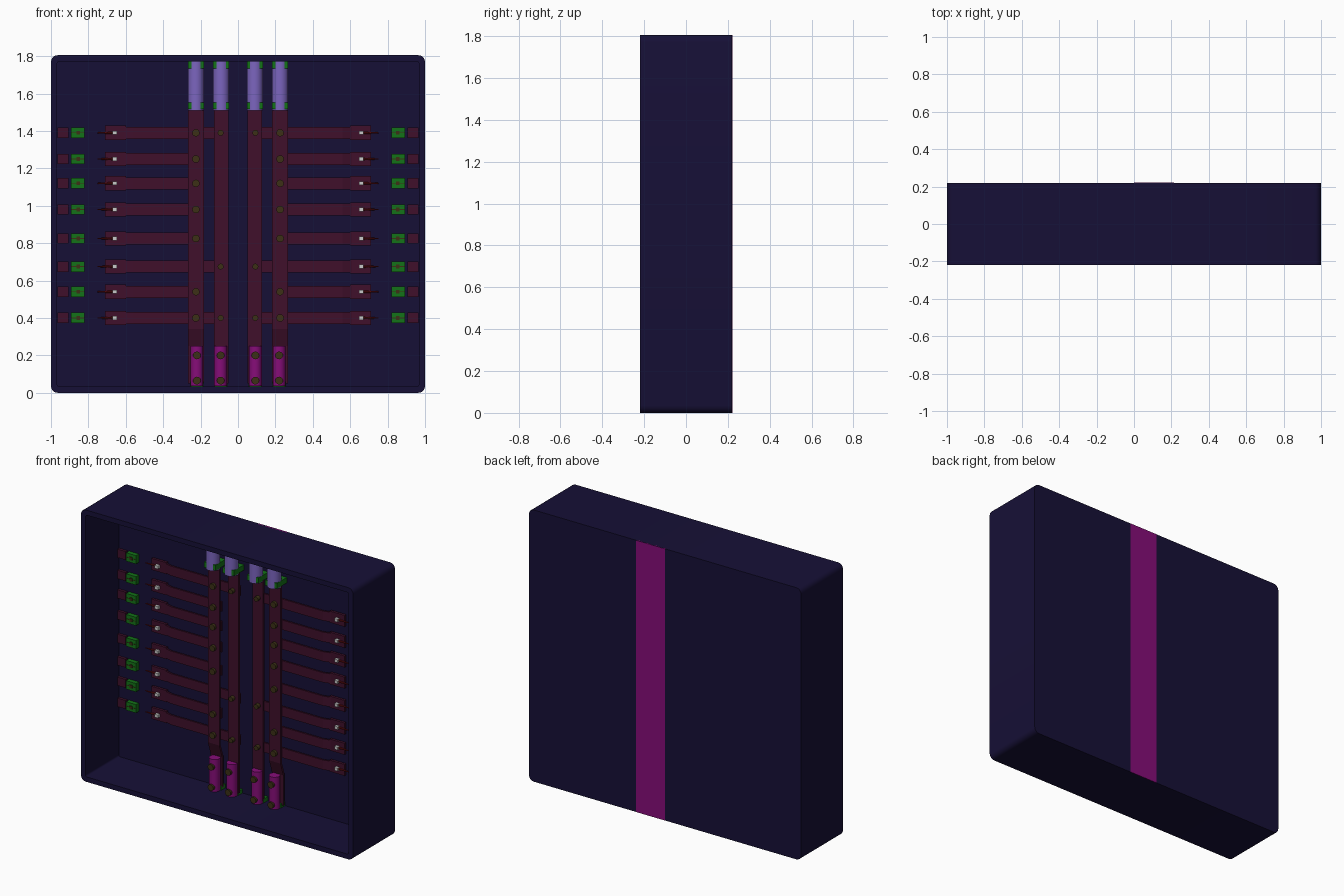
import bpy, bmesh, math
from mathutils import Matrix, Vector

if "Cube" in bpy.data.objects:
    bpy.data.objects.remove(bpy.data.objects["Cube"])


def mat(name, r, g, b):
    m = bpy.data.materials.new(name)
    m.diffuse_color = (r, g, b, 1)
    m.use_nodes = True
    m.node_tree.nodes["Principled BSDF"].inputs["Base Color"].default_value = m.diffuse_color
    return m


NAVY = mat("navy", .008, .005, .037)
WINE = mat("wine", .05, .005, .024)
MAGENTA = mat("magenta", .24, .004, .19)
LILAC = mat("lilac", .2, .13, .52)
GREEN = mat("green", .007, .17, .009)
BRONZE = mat("bronze", .045, .03, .008)
RED = mat("dark_red", .12, .004, .005)
WHITE = mat("white", .8, .8, .8)


def finish(name, bm, m, smooth=False):
    bmesh.ops.recalc_face_normals(bm, faces=bm.faces)
    me = bpy.data.meshes.new(name)
    bm.to_mesh(me)
    bm.free()
    ob = bpy.data.objects.new(name, me)
    bpy.context.collection.objects.link(ob)
    me.materials.append(m)
    if smooth:
        bpy.ops.object.select_all(action='DESELECT')
        ob.select_set(True)
        bpy.context.view_layer.objects.active = ob
        bpy.ops.object.shade_smooth_by_angle(angle=math.radians(35))
    return ob


def box(name, lo, hi, m):
    bm = bmesh.new()
    lo, hi = Vector(lo), Vector(hi)
    bmesh.ops.create_cube(bm, size=1, matrix=Matrix.Translation((lo + hi) / 2)
                          @ Matrix.Diagonal((*(hi - lo), 1)))
    return finish(name, bm, m)


def cylinder(name, centre, r, length, axis, m, seg=24, r2=None):
    bm = bmesh.new()
    rot = Vector((0, 0, 1)).rotation_difference(Vector(axis)).to_matrix().to_4x4()
    bmesh.ops.create_cone(bm, cap_ends=True, segments=seg, radius1=r,
                          radius2=r if r2 is None else r2, depth=length,
                          matrix=Matrix.Translation(centre) @ rot)
    return finish(name, bm, m, True)


def strip(name, path, half_width, thick, to_xyz, m):
    """Bent flat bar: path of (along, y) points, given thickness and width."""
    bm = bmesh.new()
    rings = [[bm.verts.new(to_xyz(a, y + dy, w))
              for dy, w in ((0, -half_width), (0, half_width),
                            (thick, half_width), (thick, -half_width))]
             for a, y in path]
    for p, q in zip(rings, rings[1:]):
        for i in range(4):
            j = (i + 1) % 4
            bm.faces.new((p[i], p[j], q[j], q[i]))
    bm.faces.new(rings[0])
    bm.faces.new(rings[-1])
    return finish(name, bm, m)


# Open cabinet shell with rounded corners
H, D, WALL, BACK = 1.805, .22, .033, .13


def rounded_loop(bm, inset, r, y):
    hx, hz, pts = 1 - inset, H / 2 - inset, []
    for k, (sx, sz) in enumerate(((1, 1), (-1, 1), (-1, -1), (1, -1))):
        for i in range(5):
            a = math.radians(90 * k + 22.5 * i)
            pts.append(bm.verts.new((sx * (hx - r) + r * math.cos(a), y,
                                     H / 2 + sz * (hz - r) + r * math.sin(a))))
    return pts


bm = bmesh.new()
loops = [rounded_loop(bm, 0, .035, D), rounded_loop(bm, 0, .035, -D),
         rounded_loop(bm, WALL, .012, -D), rounded_loop(bm, WALL, .012, BACK)]
for p, q in zip(loops, loops[1:]):
    for i in range(len(p)):
        j = (i + 1) % len(p)
        bm.faces.new((p[i], p[j], q[j], q[i]))
bm.faces.new(loops[0])
bm.faces.new(loops[-1])
finish("cabinet_shell", bm, NAVY, True)

# Coloured band on the back
box("back_band", (0, D - .01, 0), (.213, D + .001, H), MAGENTA)

ROWS = (1.39, 1.25, 1.12, .98, .825, .675, .54, .40)
INNER_ROWS = (0, 5, 7)

for s, side in ((-1, "left"), (1, "right")):
    def span(name, x0, x1, y0, y1, z0, z1, m):
        a, b = sorted((s * x0, s * x1))
        return box(f"{side}_{name}", (a, y0, z0), (b, y1, z1), m)

    # Vertical bars, fuses above and end sleeves below
    for kind, xb, xm, hw, path in (
            ("outer", .225, .22, .042, ((1.53, .065), (.34, .065), (.25, .095), (.05, .095))),
            ("inner", .09, .093, .038, ((1.53, .08), (.05, .08)))):
        strip(f"{side}_{kind}_bar", path, hw, .014,
              lambda a, y, w: (s * xb + w, y, a), WINE)
        cylinder(f"{side}_{kind}_fuse", (s * xb, .06, 1.64), .043, .26, (0, 0, 1), LILAC, 32)
        for z in (1.535, 1.752):
            span(f"{kind}_fuse_clip", xb - .043, xb + .043, .025, BACK, z - .018, z + .018, GREEN)
        cylinder(f"{side}_{kind}_sleeve", (s * xm, .07, .143), .034, .215, (0, 0, 1), MAGENTA, 32)
        span(f"{kind}_sleeve_mount", xm - .036, xm + .036, .085, BACK, .034, .06, GREEN)
        for z in (.2, .065):
            cylinder(f"{side}_{kind}_sleeve_bolt", (s * xm, .04, z), .021, .03,
                     (0, 1, 0), BRONZE, 12)

    for i, z in enumerate(ROWS):
        # Horizontal branch strip with offset, wider lug at the end
        end = .05 if i in INNER_ROWS else .185
        strip(f"{side}_branch_{i}", ((.62, .108), (.56, .092), (end, .092)), .032, .012,
              lambda a, y, w: (s * a, y, z + w), WINE)
        span(f"branch_lug_{i}", .6, .71, .105, .122, z - .038, z + .038, WINE)

        # Bolts through the bars
        if i != 5:
            cylinder(f"{side}_outer_bolt_{i}", (s * .225, .062, z), .02, .03, (0, 1, 0), BRONZE, 12)
        if i in INNER_ROWS:
            cylinder(f"{side}_inner_bolt_{i}", (s * .093, .072, z), .016, .036, (0, 1, 0), BRONZE, 12)

        # White contact with a thin red pin
        span(f"contact_{i}", .648, .672, .085, .108, z - .01, z + .01, WHITE)
        cylinder(f"{side}_pin_{i}", (s * .71, .1, z), .007, .08, (s, 0, 0), RED, 8, .003)

        # Green terminal, its screw and slot, and the outgoing tab
        span(f"terminal_{i}", .82, .892, .1, BACK, z - .028, z + .028, GREEN)
        span(f"terminal_screw_{i}", .846, .864, .094, .1, z - .01, z + .01, BRONZE)
        span(f"terminal_slot_{i}", .822, .89, .098, .1, z - .002, z + .002, BRONZE)
        span(f"outgoing_tab_{i}", .905, .965, .112, BACK, z - .028, z + .028, WINE)
